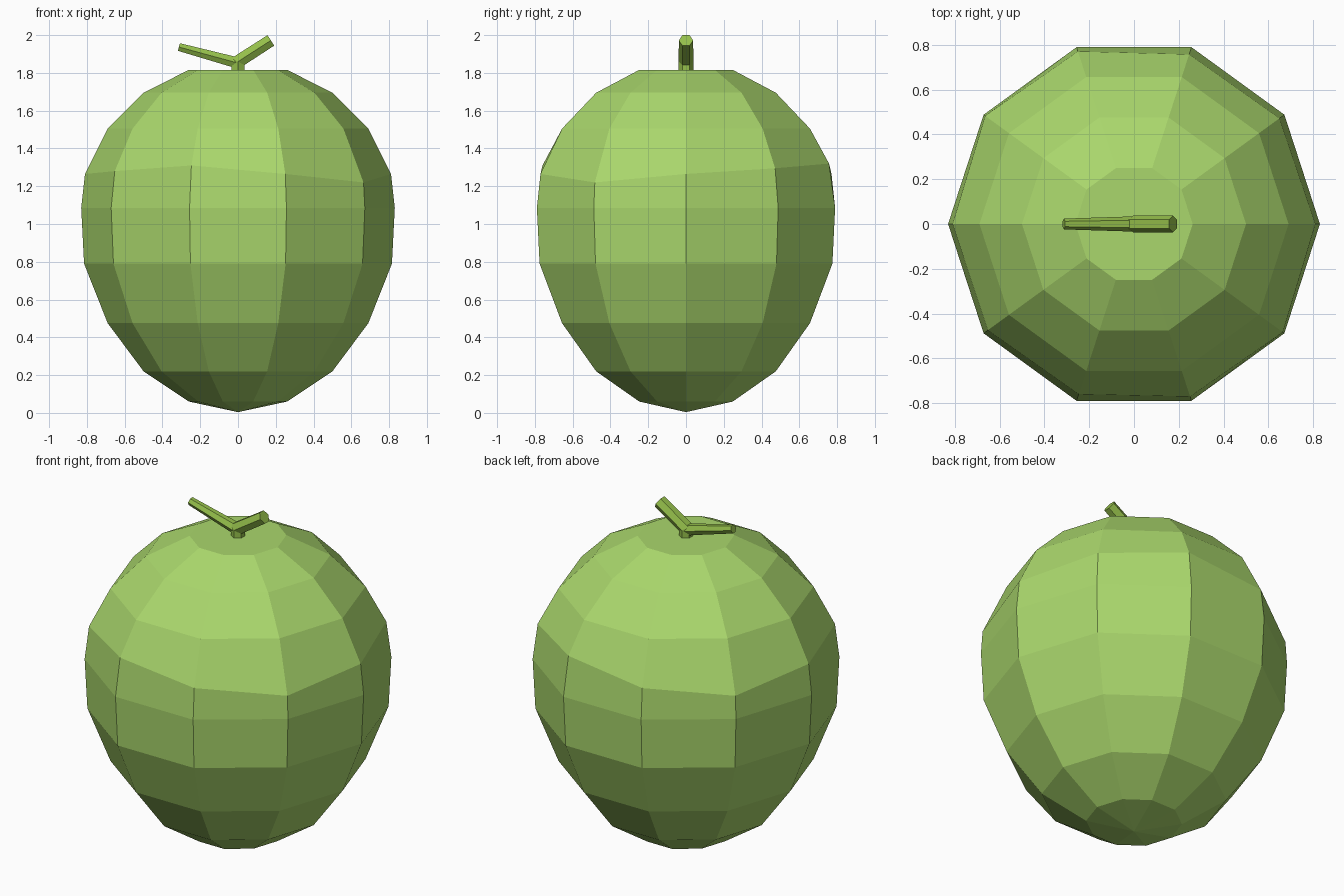
import bpy, bmesh
from math import cos, sin, tau
from mathutils import Vector

if "Cube" in bpy.data.objects:
    bpy.data.objects.remove(bpy.data.objects["Cube"])


def material(name, color):
    m = bpy.data.materials.new(name)
    m.diffuse_color = (*color, 1)
    m.use_nodes = True
    m.node_tree.nodes["Principled BSDF"].inputs["Base Color"].default_value = m.diffuse_color
    return m


def finish(bm, name, mats):
    bmesh.ops.recalc_face_normals(bm, faces=bm.faces)
    me = bpy.data.meshes.new(name)
    bm.to_mesh(me)
    bm.free()
    for m in mats:
        me.materials.append(m)
    ob = bpy.data.objects.new(name, me)
    bpy.context.collection.objects.link(ob)
    return ob


def bridge(bm, a, b):
    n = len(a)
    return [bm.faces.new((a[i], a[(i + 1) % n], b[(i + 1) % n], b[i])) for i in range(n)]


skin = material("skin", (0.40, 0.68, 0.15))
stalk = material("stalk", (0.30, 0.52, 0.07))

# Fruit body: ten-sided lathe, with one slightly wavy ring near the shoulder
profile = [(0.26, 0.06), (0.50, 0.22), (0.69, 0.475), (0.815, 0.79), (0.83, 1.085),
           (0.81, 1.265), (0.69, 1.505), (0.50, 1.695), (0.262, 1.815)]
wave = [0, 0.03, 0.055, 0, -0.045, 0, 0.015, 0.045, 0, -0.045]
SIDES = 10
bm = bmesh.new()
rings = []
for k, (r, z) in enumerate(profile):
    ring = []
    for i in range(SIDES):
        dz = wave[i] if k == 5 else 0
        rr = r - 0.25 * dz
        a = tau * i / SIDES
        ring.append(bm.verts.new((rr * cos(a), rr * sin(a), z + dz)))
    rings.append(ring)
for a, b in zip(rings, rings[1:]):
    bridge(bm, a, b)
# Pointed base and flat top
tip = bm.verts.new((0, 0, 0.004))
for i in range(SIDES):
    bm.faces.new((rings[0][i], tip, rings[0][(i + 1) % SIDES]))
bm.faces.new(rings[-1])
finish(bm, "fruit_body", [skin])


# Six-sided tapering twig swept along a path in the xz plane
def twig(name, points, radii):
    bm = bmesh.new()
    pts = [Vector((x, 0, z)) for x, z in points]
    side = Vector((0, 1, 0))
    rings = []
    for k, (p, r) in enumerate(zip(pts, radii)):
        d_in = (p - pts[k - 1]).normalized() if k else (pts[1] - p).normalized()
        d_out = (pts[k + 1] - p).normalized() if k + 1 < len(pts) else d_in
        t = (d_in + d_out).normalized()
        up = side.cross(t) / max(t.dot(d_in), 0.3)
        rings.append([bm.verts.new(p + r * (side * cos(tau * i / 6) + up * sin(tau * i / 6)))
                      for i in range(6)])
    for a, b in zip(rings, rings[1:]):
        bridge(bm, a, b)
    bm.faces.new(rings[0])
    bm.faces.new(rings[-1])
    return finish(bm, name, [stalk])


twig("stem", [(0, 1.805), (0, 1.86), (0.174, 1.972)], [0.039, 0.039, 0.038])
twig("stem_branch", [(0, 1.852), (-0.313, 1.937)], [0.034, 0.024])
